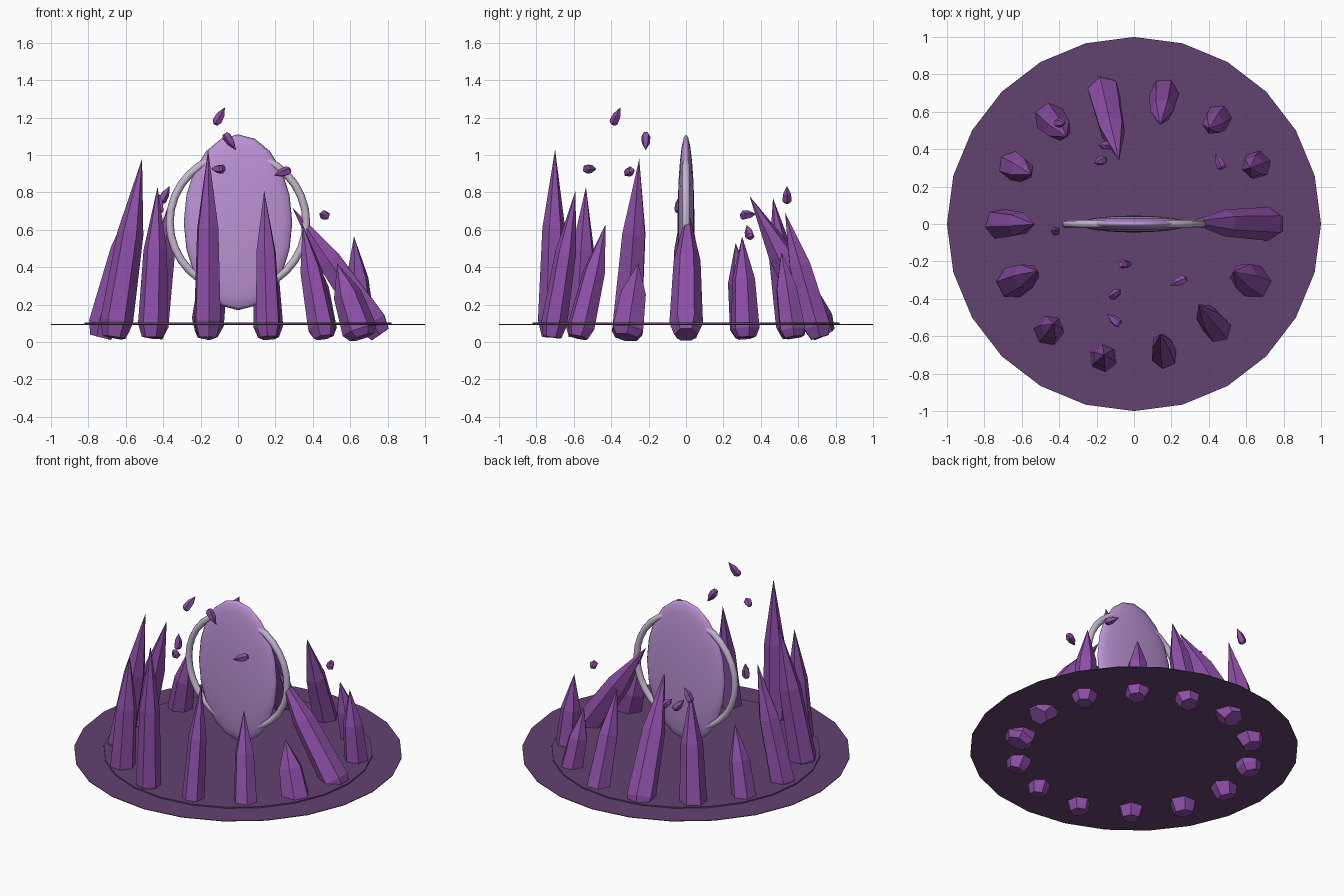
import bpy, bmesh, math
from mathutils import Vector, Matrix

if "Cube" in bpy.data.objects:
    bpy.data.objects.remove(bpy.data.objects["Cube"])


def material(name, rgb):
    m = bpy.data.materials.new(name)
    m.diffuse_color = (*rgb, 1)
    m.use_nodes = True
    m.node_tree.nodes["Principled BSDF"].inputs["Base Color"].default_value = m.diffuse_color
    return m


CRYSTAL = material("amethyst purple", (0.27, 0.078, 0.39))
STONE = material("dark plum", (0.122, 0.054, 0.162))
GLOW = material("pale lavender", (0.51, 0.29, 0.67))
METAL = material("silver lilac", (0.57, 0.48, 0.63))


def finish(bm, name, mat, smooth=False):
    bmesh.ops.recalc_face_normals(bm, faces=bm.faces)
    me = bpy.data.meshes.new(name)
    bm.to_mesh(me)
    bm.free()
    me.materials.append(mat)
    for p in me.polygons:
        p.use_smooth = smooth
    ob = bpy.data.objects.new(name, me)
    bpy.context.collection.objects.link(ob)
    return ob


def disc(name, radius, z0, z1, mat):
    bm = bmesh.new()
    bmesh.ops.create_cone(bm, cap_ends=True, segments=24, radius1=radius, radius2=radius,
                          depth=z1 - z0,
                          matrix=Matrix.Translation((0, 0, (z0 + z1) / 2)))
    # put a corner on each axis
    for v in bm.verts:
        a = round(math.atan2(v.co.y, v.co.x) / (math.pi / 12)) * math.pi / 12
        v.co.x, v.co.y = radius * math.cos(a), radius * math.sin(a)
    return finish(bm, name, mat)


def crystal(name, base, tip, w, profile, sides=6, spin=0.0):
    """Faceted spike: rings of (fraction of length, fraction of width), then a point."""
    base, tip = Vector(base), Vector(tip)
    rot = (tip - base).to_track_quat('Z', 'Y')
    length = (tip - base).length
    bm = bmesh.new()
    rings = []
    for t, r in profile:
        ring = []
        for i in range(sides):
            a = spin + 2 * math.pi * i / sides
            p = Vector((math.cos(a) * r * w, math.sin(a) * r * w, t * length))
            ring.append(bm.verts.new(base + rot @ p))
        rings.append(ring)
    bm.faces.new(rings[0])
    for lo, hi in zip(rings, rings[1:]):
        for i in range(sides):
            j = (i + 1) % sides
            bm.faces.new((lo[i], lo[j], hi[j], hi[i]))
    top = bm.verts.new(tip)
    for i in range(sides):
        bm.faces.new((rings[-1][i], rings[-1][(i + 1) % sides], top))
    return finish(bm, name, CRYSTAL)


# Thin floor discs
disc("floor_disc", 1.0, 0.092, 0.096, STONE)
disc("inner_floor_disc", 0.82, 0.094, 0.104, STONE)

# Crystal circle, counter-clockwise from +x: tip x, y, z and half width
SPIKES = [
    (0.29, 0.01, 0.72, 0.090), (0.62, 0.30, 0.565, 0.078), (0.40, 0.51, 0.48, 0.076),
    (0.14, 0.53, 0.69, 0.080), (-0.08, 0.34, 0.78, 0.090), (-0.36, 0.465, 0.77, 0.085),
    (-0.55, 0.265, 0.53, 0.080), (-0.53, 0.0, 0.83, 0.083), (-0.513, -0.25, 0.98, 0.088),
    (-0.43, -0.535, 0.83, 0.080), (-0.16, -0.70, 1.03, 0.077), (0.14, -0.59, 0.81, 0.070),
    (0.345, -0.43, 0.63, 0.076), (0.53, -0.255, 0.42, 0.095),
]
for i, (x, y, z, w) in enumerate(SPIKES):
    a = 2 * math.pi * i / len(SPIKES)
    r = 0.76 if i in (0, 4) else 0.735
    crystal(f"crystal_{i + 1}", (r * math.cos(a), r * math.sin(a), 0.04 if i in (0, 4) else 0.025),
            (x, y, z), w, [(0, 0.7), (0.09, 1.0), (0.58, 0.8)], spin=0.4 * i)

# Small floating shards: centre and half-length direction
SHARDS = [
    ((-0.095, -0.37, 1.21), (0.025, 0.02, 0.045)), ((-0.04, -0.215, 1.07), (0.03, 0, -0.045)),
    ((-0.11, -0.51, 0.925), (-0.035, 0.03, 0.0)), ((0.235, -0.31, 0.905), (-0.043, -0.018, -0.015)),
    ((0.455, 0.335, 0.68), (-0.02, 0.04, 0.005)), ((-0.42, -0.035, 0.74), (0.0, 0.005, 0.05)),
    ((-0.39, 0.54, 0.79), (0.025, 0, 0.045)), ((-0.185, 0.335, 0.59), (-0.03, -0.01, 0.035)),
    ((-0.16, 0.42, 0.63), (-0.03, 0.0, 0.03)),
]
for i, (c, d) in enumerate(SHARDS):
    c, d = Vector(c), Vector(d)
    crystal(f"shard_{i + 1}", c - d, c + d, 0.026, [(0, 0.6), (0.15, 1.0), (0.55, 0.85)],
            sides=5, spin=i)

# Flattened oval portal, poles facing front and back
bm = bmesh.new()
bmesh.ops.create_uvsphere(bm, u_segments=20, v_segments=12, radius=1)
bmesh.ops.transform(bm, verts=bm.verts, matrix=Matrix.Translation((0, 0, 0.64))
                    @ Matrix.Diagonal((0.29, 0.045, 0.47, 1))
                    @ Matrix.Rotation(math.pi / 2, 4, 'X'))
finish(bm, "portal", GLOW, smooth=True)

# Round ring passing through the portal
bpy.ops.mesh.primitive_torus_add(major_segments=32, minor_segments=8, major_radius=0.365,
                                 minor_radius=0.021, location=(0, 0, 0.64),
                                 rotation=(math.pi / 2, 0, 0))
ring = bpy.context.object
ring.name = "portal_ring"
ring.data.materials.append(METAL)
bpy.ops.object.shade_smooth()
